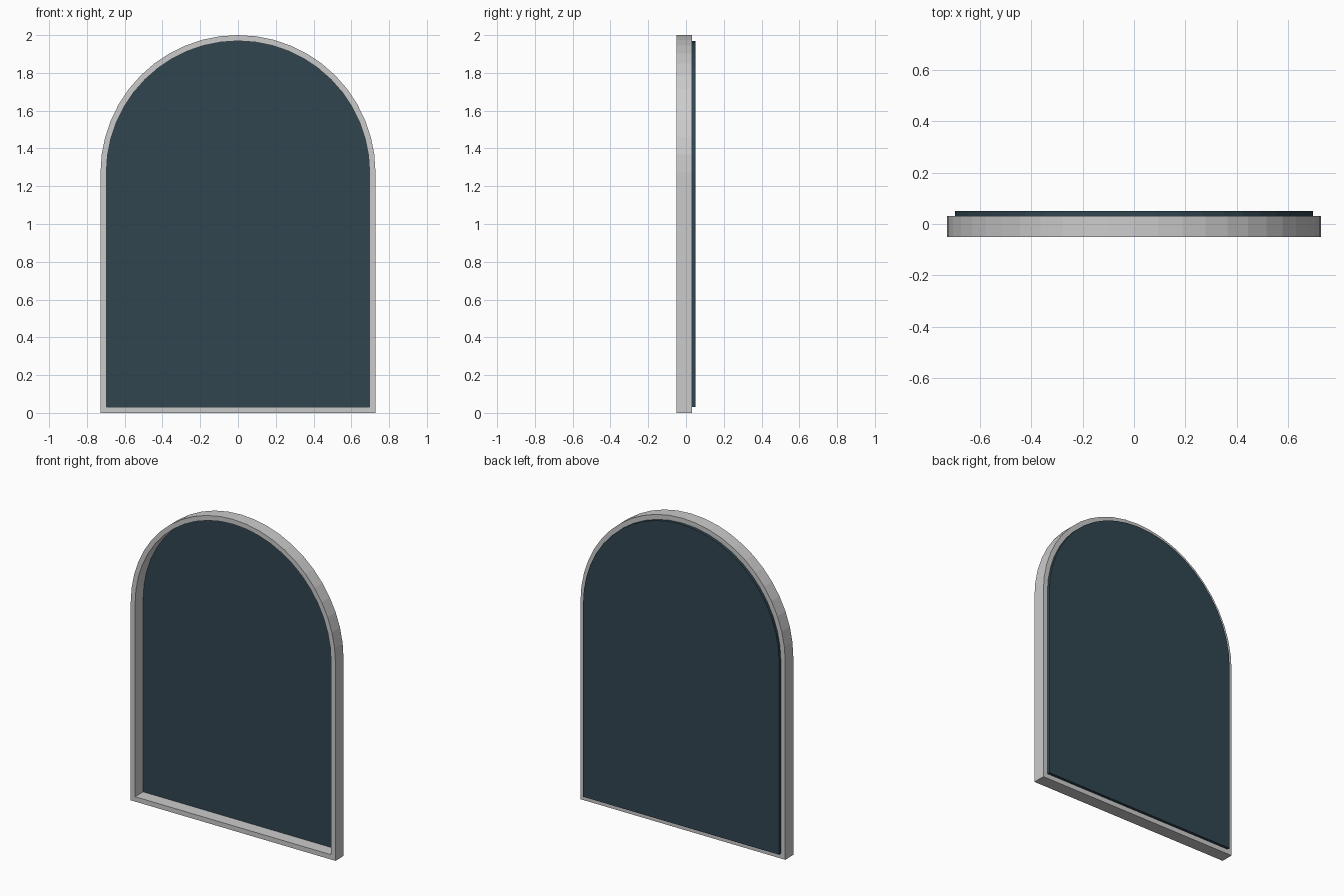
import bpy
import bmesh
from math import pi, cos, sin

if "Cube" in bpy.data.objects:
    bpy.data.objects.remove(bpy.data.objects["Cube"])

HALF_W = 0.728      # outer half width, also the arch radius
SPRING = 1.272      # height where the arch begins
BORDER = 0.031      # width of the frame rim
SEGS = 24           # flat facets in the half circle
FRONT, STEP, BACK = -0.05, 0.032, 0.05


def arch(inset):
    """Closed arch outline as (x, z) points, shrunk by inset."""
    r = HALF_W - inset
    pts = [(-r, inset), (r, inset)]
    pts += [(r * cos(pi * i / SEGS), SPRING + r * sin(pi * i / SEGS))
            for i in range(SEGS + 1)]
    return pts


def make_object(name, bm):
    bmesh.ops.recalc_face_normals(bm, faces=bm.faces)
    mesh = bpy.data.meshes.new(name)
    bm.to_mesh(mesh)
    bm.free()
    obj = bpy.data.objects.new(name, mesh)
    bpy.context.collection.objects.link(obj)
    return obj


def loop(bm, pts, y):
    return [bm.verts.new((x, y, z)) for x, z in pts]


def bridge(bm, a, b):
    n = len(a)
    for i in range(n):
        j = (i + 1) % n
        bm.faces.new((a[i], a[j], b[j], b[i]))


# Frame: rectangular section swept round the arch
bm = bmesh.new()
rings = [loop(bm, arch(inset), y) for inset, y in
         ((0, FRONT), (0, STEP), (BORDER, STEP), (BORDER, FRONT))]
for k in range(4):
    bridge(bm, rings[k], rings[(k + 1) % 4])
make_object("arched_frame", bm)

# Dark panel: sits behind the opening and stands proud of the frame's back
bm = bmesh.new()
near, far = loop(bm, arch(BORDER), STEP), loop(bm, arch(BORDER), BACK)
bridge(bm, near, far)
bm.faces.new(near)
bm.faces.new(far)
panel = make_object("back_panel", bm)

mat = bpy.data.materials.new("dark_slate")
mat.diffuse_color = (0.03, 0.06, 0.08, 1)
mat.use_nodes = True
mat.node_tree.nodes["Principled BSDF"].inputs["Base Color"].default_value = mat.diffuse_color
panel.data.materials.append(mat)
